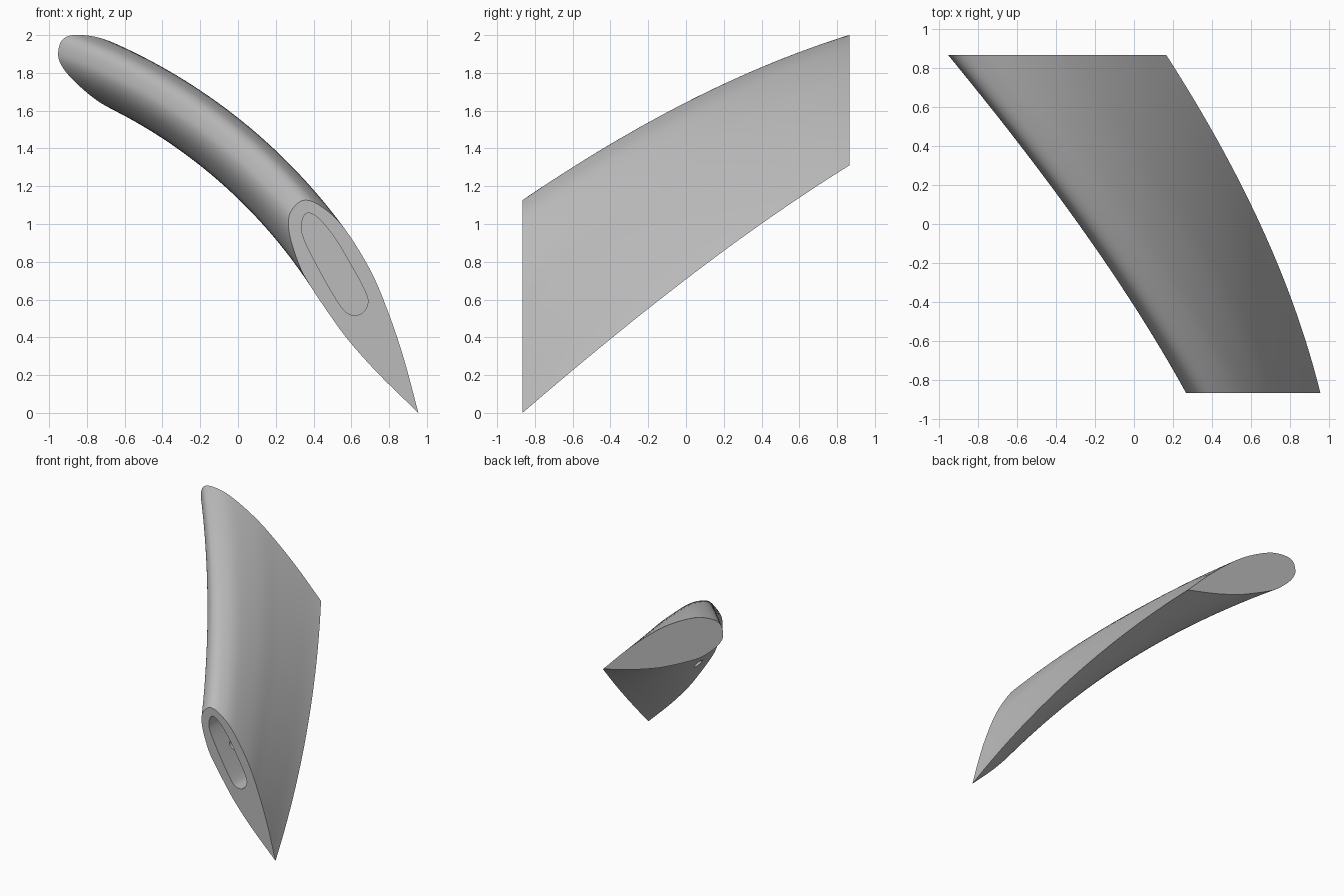
import bpy
import bmesh
import math
from mathutils import Vector

cube = bpy.data.objects.get("Cube")
if cube:
    bpy.data.objects.remove(cube, do_unlink=True)

HALF = 0.866                      # half span along y
PIVOT = Vector((-1.886, -0.818))  # centre of the sweep in x, z
TWIST = math.radians(30)

# Blade section at the front, trailing edge over the nose and back
SECTION = [(0.955, 0.0), (0.88, 0.28), (0.80, 0.52), (0.70, 0.757), (0.553, 0.99),
           (0.43, 1.10), (0.345, 1.125), (0.285, 1.075), (0.267, 1.01), (0.28, 0.915),
           (0.325, 0.78), (0.375, 0.685), (0.485, 0.52), (0.59, 0.378), (0.75, 0.2),
           (0.955, 0.0)]

# Slot outline in the front face
SLOT = [(0.335, 0.99), (0.36, 1.055), (0.42, 1.035), (0.51, 0.93), (0.60, 0.78),
        (0.665, 0.66), (0.688, 0.59), (0.665, 0.535), (0.615, 0.517), (0.56, 0.545),
        (0.485, 0.66), (0.40, 0.815), (0.35, 0.92)]


def spline(points, closed, steps=6):
    """Smooth curve through the points."""
    p = [Vector(q) for q in points]
    n = len(p)
    out = []
    for i in range(n if closed else n - 1):
        b, c = p[i], p[(i + 1) % n]
        a = p[i - 1] if closed or i > 0 else 2 * b - c
        d = p[(i + 2) % n] if closed or i + 2 < n else 2 * c - b
        for k in range(steps):
            t = k / steps
            out.append(0.5 * (2 * b + (c - a) * t + (2 * a - 5 * b + 4 * c - d) * t * t
                              + (3 * b - a - 3 * c + d) * t ** 3))
    return out


def swing(q, angle):
    r = q - PIVOT
    c, s = math.cos(angle), math.sin(angle)
    return PIVOT + Vector((r.x * c - r.y * s, r.x * s + r.y * c))


def loft(name, rings):
    """Closed solid through equal rings of 3D points."""
    bm = bmesh.new()
    rows = [[bm.verts.new(v) for v in ring] for ring in rings]
    n = len(rows[0])
    for low, high in zip(rows, rows[1:]):
        for i in range(n):
            j = (i + 1) % n
            bm.faces.new((low[i], low[j], high[j], high[i]))
    bm.faces.new(rows[0])
    bm.faces.new(rows[-1])
    bmesh.ops.recalc_face_normals(bm, faces=bm.faces[:])
    mesh = bpy.data.meshes.new(name)
    bm.to_mesh(mesh)
    bm.free()
    obj = bpy.data.objects.new(name, mesh)
    bpy.context.collection.objects.link(obj)
    return obj


# Blade: the section turns about the pivot as it moves back
outline = spline(SECTION, False)
STEPS = 32
rings = []
for k in range(STEPS + 1):
    t = k / STEPS
    turned = [swing(q, TWIST * t) for q in outline]
    rings.append([(q.x, -HALF + 2 * HALF * t, q.y) for q in turned])
blade = loft("swept_blade", rings)

# Slot cutter: straight pocket into the front face
slot = spline(SLOT, True)
slot_cutter = loft("slot_cutter", [[(q.x, y, q.y) for q in slot]
                                   for y in (-HALF - 0.1, -HALF + 0.28)])

# Drain hole cutter: from the underside into the slot
axis = Vector((0.83, 0, 0.55)).normalized()
side = Vector((0, 1, 0))
up = axis.cross(side)
mouth = Vector((0.356, -0.67, 0.72))
circle = [2 * math.pi * i / 32 for i in range(32)]
hole_cutter = loft("hole_cutter", [
    [mouth + axis * d + 0.04 * (side * math.cos(a) + up * math.sin(a)) for a in circle]
    for d in (-0.12, 0.16)])

bpy.context.view_layer.objects.active = blade
blade.select_set(True)
for cutter in (slot_cutter, hole_cutter):
    cutter.hide_render = True
    mod = blade.modifiers.new(cutter.name, "BOOLEAN")
    mod.operation = "DIFFERENCE"
    mod.solver = "EXACT"
    mod.object = cutter
    bpy.ops.object.modifier_apply(modifier=mod.name)
    bpy.data.objects.remove(cutter, do_unlink=True)

# Plain grey finish
grey = bpy.data.materials.new("plain_grey")
grey.use_nodes = True
color = (0.5, 0.5, 0.5, 1)
grey.diffuse_color = color
grey.node_tree.nodes["Principled BSDF"].inputs["Base Color"].default_value = color
blade.data.materials.clear()
blade.data.materials.append(grey)
bpy.ops.object.shade_smooth_by_angle(angle=math.radians(30))
